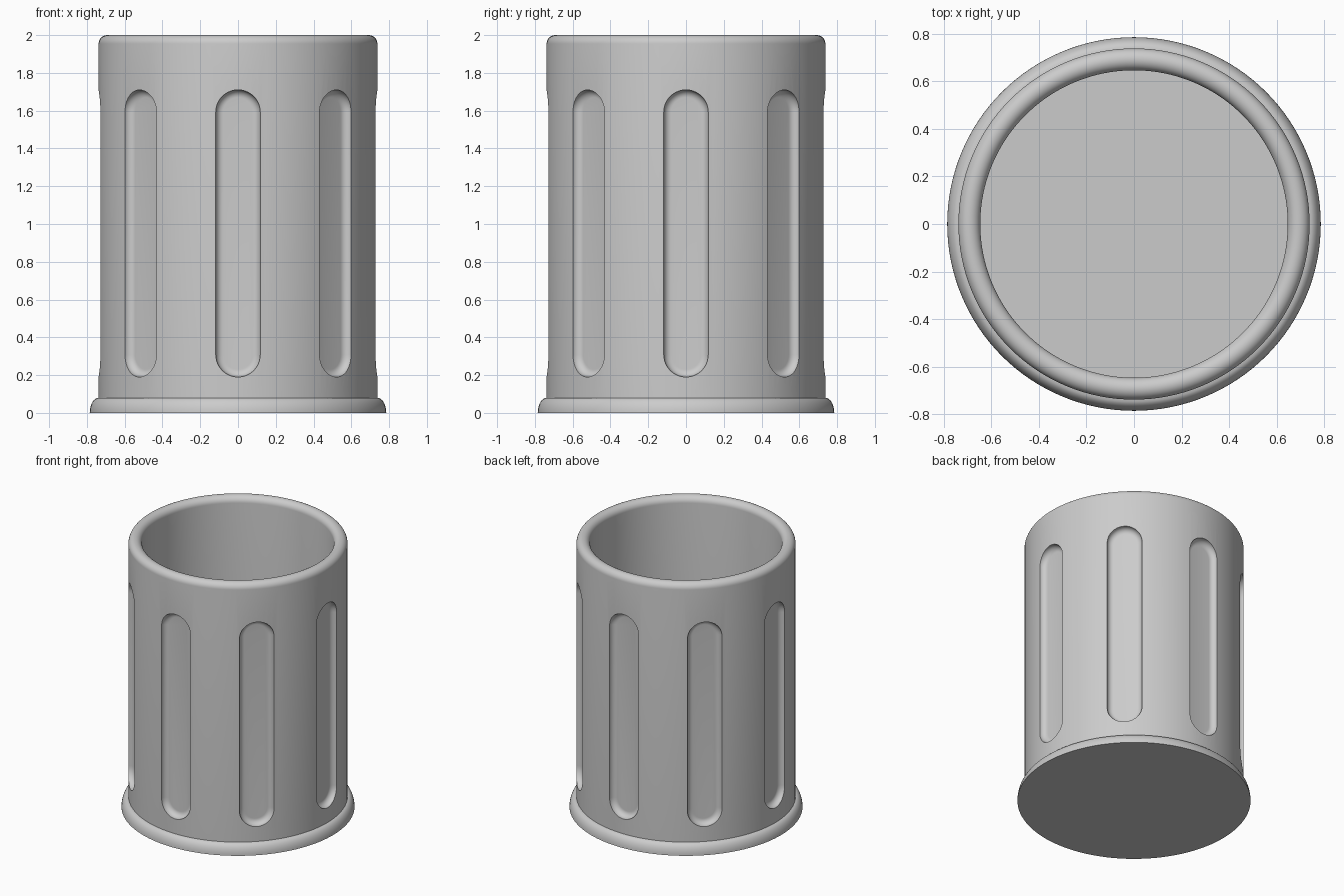
import bpy, bmesh, math
from mathutils import Matrix, Vector

if "Cube" in bpy.data.objects:
    bpy.data.objects.remove(bpy.data.objects["Cube"])

HEIGHT, OUTER, INNER = 2.0, 0.738, 0.646
FOOT_R, FOOT_H, FLOOR_Z = 0.785, 0.08, 0.09
SLOTS, SLOT_HALF, SLOT_LOW, SLOT_HIGH = 8, 0.118, 0.19, 1.71
SLOT_FLOOR, SLOT_FILLET = 0.69, 0.04
SEGMENTS = 128


def material(name, rgb):
    mat = bpy.data.materials.new(name)
    mat.use_nodes = True
    mat.diffuse_color = (*rgb, 1)
    mat.node_tree.nodes["Principled BSDF"].inputs["Base Color"].default_value = (*rgb, 1)
    return mat


def add_object(name, bm):
    bmesh.ops.recalc_face_normals(bm, faces=bm.faces)
    mesh = bpy.data.meshes.new(name)
    bm.to_mesh(mesh)
    bm.free()
    obj = bpy.data.objects.new(name, mesh)
    bpy.context.collection.objects.link(obj)
    return obj


def arc(cx, cz, rx, rz, start, end, steps):
    angles = [math.radians(start + (end - start) * i / steps) for i in range(steps + 1)]
    return [(cx + rx * math.cos(a), cz + rz * math.sin(a)) for a in angles]


# Cup: half-section with rounded foot and rounded lip, turned around the axis
lip = (OUTER - INNER) / 2
profile = [(0, 0)]
profile += arc(OUTER, 0, FOOT_R - OUTER, FOOT_H, 0, 90, 8)
profile += arc(INNER + lip, HEIGHT - lip, lip, lip, 0, 180, 16)
profile += [(INNER, FLOOR_Z), (0, FLOOR_Z)]

bm = bmesh.new()
verts = [bm.verts.new((x, 0, z)) for x, z in profile]
edges = [bm.edges.new(pair) for pair in zip(verts, verts[1:])]
bmesh.ops.spin(bm, geom=verts + edges, cent=(0, 0, 0), axis=(0, 0, 1),
               angle=math.tau, steps=SEGMENTS)
bmesh.ops.remove_doubles(bm, verts=bm.verts, dist=1e-5)
cup = add_object("cup", bm)


# Slot cutters: upright capsules with a filleted floor, set around the wall
def capsule(inset, depth):
    r = SLOT_HALF - inset
    top = arc(0, SLOT_HIGH - SLOT_HALF, r, r, 0, 180, 20)
    bottom = arc(0, SLOT_LOW + SLOT_HALF, r, r, 180, 360, 20)
    return [Vector((x, -depth, z)) for x, z in top + bottom]


bm = bmesh.new()
levels = arc(SLOT_FILLET, SLOT_FLOOR + SLOT_FILLET, SLOT_FILLET, SLOT_FILLET, 270, 180, 8)
levels.append((0, FOOT_R + 0.1))
for i in range(SLOTS):
    turn = Matrix.Rotation(math.tau * i / SLOTS, 3, "Z")
    rings = [[bm.verts.new(turn @ p) for p in capsule(inset, depth)] for inset, depth in levels]
    for low, high in zip(rings, rings[1:]):
        for j in range(len(low)):
            k = (j + 1) % len(low)
            bm.faces.new((low[j], low[k], high[k], high[j]))
    bm.faces.new(rings[0])
    bm.faces.new(rings[-1])
cutter = add_object("slot_cutter", bm)
cutter.hide_render = True

# Cut the slots, then drop the helper
bpy.ops.object.select_all(action="DESELECT")
bpy.context.view_layer.objects.active = cup
cup.select_set(True)
cut = cup.modifiers.new("slots", "BOOLEAN")
cut.operation, cut.solver, cut.object = "DIFFERENCE", "EXACT", cutter
bpy.ops.object.modifier_apply(modifier=cut.name)
bpy.data.objects.remove(cutter)

cup.data.materials.clear()
cup.data.materials.append(material("light_grey", (0.6, 0.6, 0.6)))
bpy.ops.object.shade_smooth_by_angle(angle=math.radians(30))
